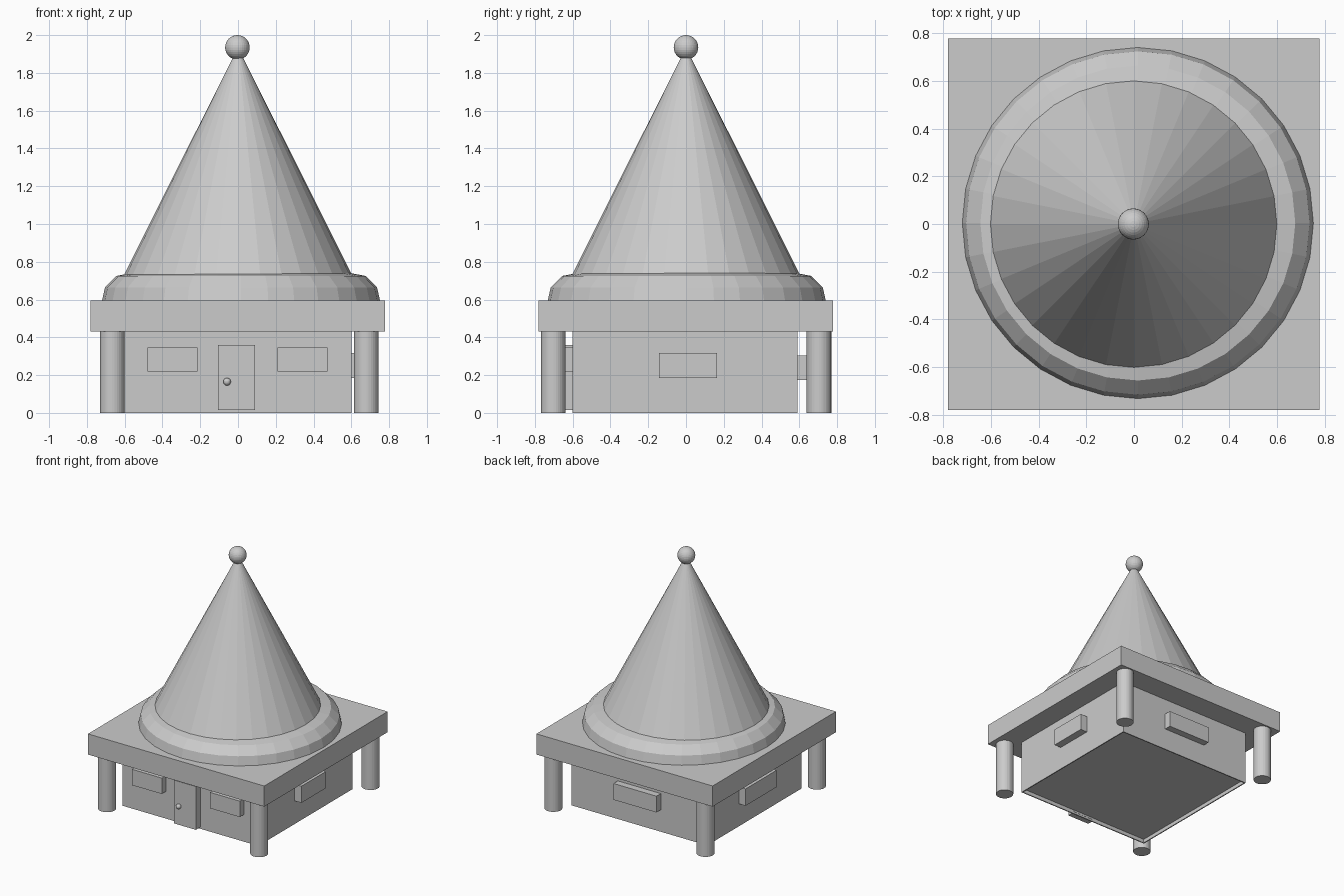
import bpy, bmesh, math
from mathutils import Matrix

if "Cube" in bpy.data.objects:
    bpy.data.objects.remove(bpy.data.objects["Cube"])

plaster = bpy.data.materials.new("plain_grey")
plaster.diffuse_color = (0.6, 0.6, 0.6, 1)
plaster.use_nodes = True
plaster.node_tree.nodes["Principled BSDF"].inputs["Base Color"].default_value = plaster.diffuse_color


def finish(bm, name):
    bmesh.ops.recalc_face_normals(bm, faces=bm.faces[:])
    mesh = bpy.data.meshes.new(name)
    bm.to_mesh(mesh)
    bm.free()
    mesh.materials.append(plaster)
    obj = bpy.data.objects.new(name, mesh)
    bpy.context.collection.objects.link(obj)
    return obj


def box_mesh(lo, hi):
    bm = bmesh.new()
    size = [b - a for a, b in zip(lo, hi)]
    mid = [(a + b) / 2 for a, b in zip(lo, hi)]
    bmesh.ops.create_cube(bm, size=1, matrix=Matrix.Translation(mid) @ Matrix.Diagonal((*size, 1)))
    return bm


def box(name, lo, hi):
    return finish(box_mesh(lo, hi), name)


def cone(name, x, y, r1, r2, z1, z2):
    bm = bmesh.new()
    bmesh.ops.create_cone(bm, cap_ends=True, segments=32, radius1=r1, radius2=r2,
                          depth=z2 - z1, matrix=Matrix.Translation((x, y, (z1 + z2) / 2)))
    return finish(bm, name)


def ball(name, centre, r):
    bm = bmesh.new()
    bmesh.ops.create_uvsphere(bm, u_segments=32, v_segments=16, radius=r,
                              matrix=Matrix.Translation(centre))
    return finish(bm, name)


# House walls with a slightly recessed floor
bm = box_mesh((-0.6, -0.6, 0), (0.6, 0.59, 0.44))
bm.normal_update()
floor = min(bm.faces, key=lambda f: f.calc_center_median().z)
bmesh.ops.inset_region(bm, faces=[floor], thickness=0.012)
rim = bmesh.ops.extrude_discrete_faces(bm, faces=[floor])["faces"]
bmesh.ops.translate(bm, verts=rim[0].verts[:], vec=(0, 0, 0.03))
finish(bm, "walls")

# Square roof slab
box("roof_slab", (-0.78, -0.78, 0.43), (0.778, 0.778, 0.595))

# Corner columns
for x in (-0.666, 0.679):
    for y in (-0.702, 0.704):
        cone("corner_column", x, y, 0.065, 0.065, 0, 0.435)

# Rounded ring under the spire, turned from a short profile
bm = bmesh.new()
profile = [(0, 0.59), (0.737, 0.59), (0.72, 0.665), (0.66, 0.725), (0.57, 0.742), (0, 0.742)]
verts = [bm.verts.new((r, 0, z)) for r, z in profile]
edges = [bm.edges.new(pair) for pair in zip(verts, verts[1:])]
bmesh.ops.spin(bm, geom=verts + edges, axis=(0, 0, 1), cent=(0, 0, 0),
               angle=math.tau, steps=32, use_duplicate=False)
bmesh.ops.remove_doubles(bm, verts=bm.verts[:], dist=0.0005)
bmesh.ops.translate(bm, verts=bm.verts[:], vec=(0.016, 0.004, 0))
finish(bm, "roof_ring")

# Spire and its finial
cone("spire", 0, 0, 0.602, 0, 0.733, 1.935)
ball("finial", (-0.003, 0, 1.935), 0.065)

# Door and knob
box("door", (-0.105, -0.66, 0.015), (0.09, -0.59, 0.36))
ball("door_knob", (-0.058, -0.668, 0.165), 0.02)

# Raised windows on every side
box("front_window_left", (-0.48, -0.655, 0.218), (-0.215, -0.59, 0.345))
box("front_window_right", (0.21, -0.655, 0.218), (0.475, -0.59, 0.345))
box("right_window", (0.59, -0.142, 0.185), (0.66, 0.165, 0.318))
box("back_window", (-0.19, 0.58, 0.175), (0.19, 0.645, 0.305))
box("left_window", (-0.66, -0.2, 0.18), (-0.59, 0.19, 0.315))
